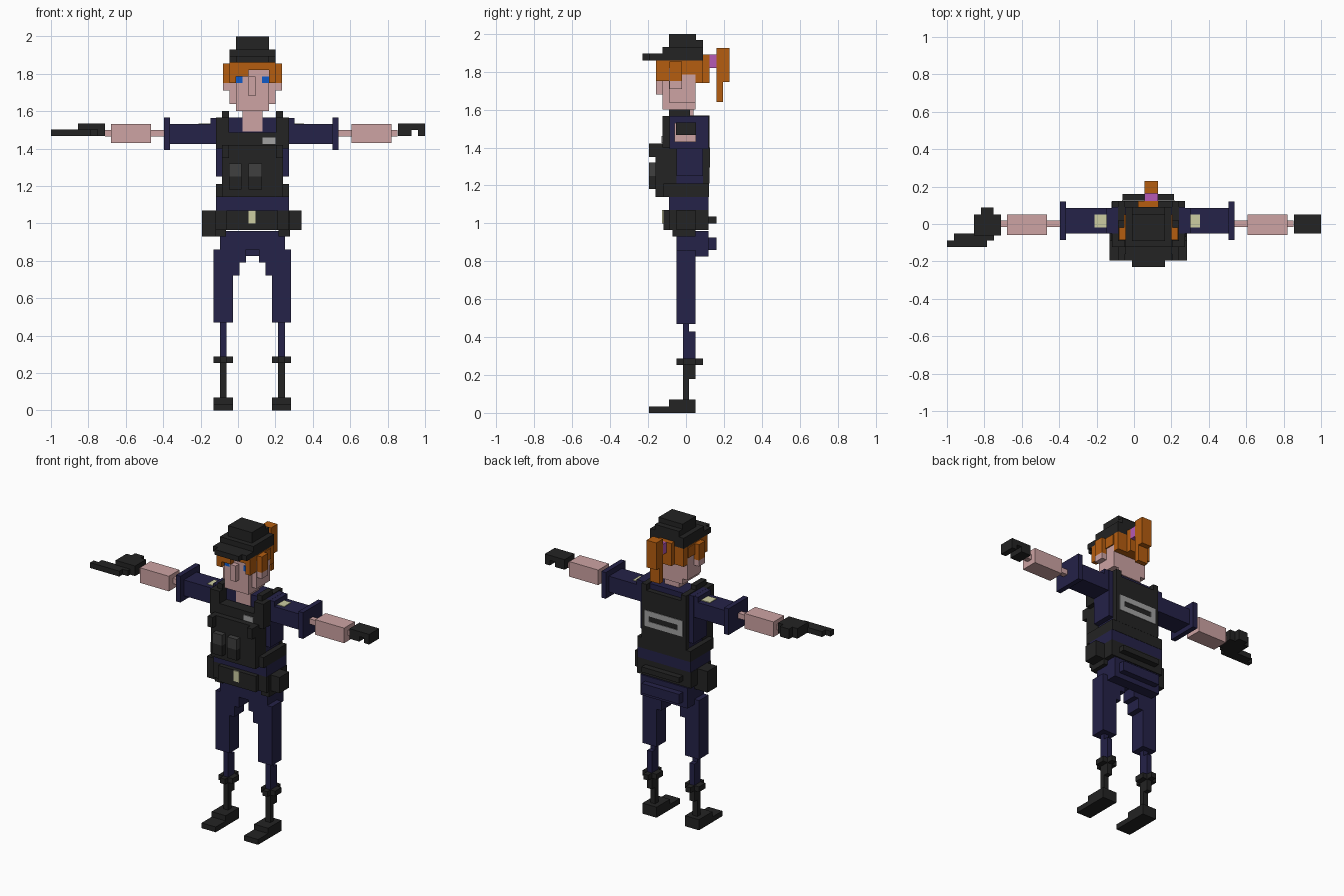
import bpy, bmesh
from mathutils import Matrix, Vector

CX, ARM_CX = 7.7, 7.1      # body and arm mirror lines; all sizes in hundredths of a unit

def mat(name, r, g, b):
    m = bpy.data.materials.new(name)
    m.diffuse_color = (r, g, b, 1)
    return m

BLACK = mat("black", .017, .017, .017)
NAVY = mat("navy", .018, .016, .065)
SKIN = mat("skin", .61, .366, .366)
ORANGE = mat("orange", .46, .11, .005)
BLUE = mat("blue", .004, .10, .58)
LIGHT = mat("light grey", .36, .36, .36)
GREY = mat("dark grey", .05, .05, .05)
PALE = mat("pale yellow", .61, .61, .36)
PURPLE = mat("purple", .46, .10, .46)

def part(name, material, boxes, cx=CX, mirror=False):
    """Blocks given as (x0, x1, y0, y1, z0, z1), x measured from the mirror line cx."""
    bm = bmesh.new()
    for b in boxes:
        for s in ((1, -1) if mirror else (1,)):
            lo = Vector((min(s*b[0], s*b[1]) + cx, b[2], b[4])) / 100
            hi = Vector((max(s*b[0], s*b[1]) + cx, b[3], b[5])) / 100
            m = Matrix.Translation((lo + hi) / 2) @ Matrix.Diagonal((*(hi - lo), 1))
            bmesh.ops.create_cube(bm, size=1, matrix=m)
    me = bpy.data.meshes.new(name)
    bm.to_mesh(me)
    bm.free()
    me.materials.append(material)
    ob = bpy.data.objects.new(name, me)
    bpy.context.collection.objects.link(ob)
    return ob

# Boots and legs
part("boots", BLACK, [
    (10.4, 20.7, -19.5, 5, 0, 3.5), (10.4, 20.7, -9, 5, 3.5, 7),
    (13.8, 17.3, -1.7, 1.7, 7, 25.3), (13.8, 17.3, 1.7, 5, 18, 25.3),
    (10.4, 20.7, -1.7, 5, 25.3, 28.8), (13.8, 17.3, -5, 9, 25.3, 28.8)], mirror=True)
part("shins", NAVY, [(13.8, 17.3, -1.7, 1.7, 28.8, 47), (13.8, 17.3, 1.7, 5, 28.8, 43)], mirror=True)
part("thighs", NAVY, [
    (10.4, 20.7, -5, 5, 47, 86), (6.9, 10.4, -5, 5, 72, 86), (3.5, 6.9, -5, 5, 79, 86)], mirror=True)
part("hips", NAVY, [
    (-17.3, 17.3, -5, 5, 86, 96), (-17.3, 17.3, 5, 12, 82.5, 96), (-13.8, 13.8, 12, 16, 86, 92.5)])

# Belt with pouches and buckle
part("belt", BLACK, [
    (-19.7, 19.7, -9, 12, 96.5, 107), (-13.8, 13.8, -12, -9, 96.5, 107), (-13.8, 13.8, 12, 16, 100, 103.5)])
part("holster", BLACK, [(-27, -19.7, -5, 5, 93, 107), (-19.7, -14, -7, 5, 93, 96.5)])
part("belt_pouch", BLACK, [(14, 20, -7, 5, 93, 107), (20, 26.3, -5, 5, 96.5, 107)])
part("buckle", PALE, [(-2, 1.7, -12.6, -12, 100, 107)])

# Shirt
part("shirt", NAVY, [
    (-19.5, 19.5, -9, 12, 107, 114), (-16, 16, -5, 9, 121, 125),
    (-19.5, 19.5, -5, 9, 125, 156.5), (-22.5, 22.5, -5, 8.6, 142.5, 156.4)])

# Vest: hem, front, back, straps and pouches
part("vest", BLACK, [
    (-19.5, 19.5, -12, 12.2, 114, 121), (-16.3, 16.3, -16, -5, 114, 142),
    (-12.6, 12.6, -12.3, -5, 142, 148.5), (-16.3, 16.3, 9, 12.3, 121, 153)])
part("vest_straps", BLACK, [
    (12.6, 19.5, -12.3, -5, 140, 156.5), (12.6, 16.3, -9, 2, 156.5, 160),
    (12.6, 16.3, 2, 12.3, 153, 157)], mirror=True)
part("vest_pouches", BLACK, [
    (-12.6, -5.7, -19.5, -16, 118, 125), (-2, 5, -19.5, -16, 118, 125)])
part("vest_upper_pouches", BLACK, [(12.6, 16.3, -19.5, -16, 135, 142)], mirror=True)
part("pouch_flaps", GREY, [(-12.6, -5.7, -19.5, -16, 125, 132), (-2, 5, -19.5, -16, 125, 132)])
part("chest_badge", LIGHT, [(5.3, 12.4, -12.8, -12.3, 142.4, 146)])
part("back_panel_frame", LIGHT, [
    (-14, 14, 12.3, 12.7, 129.5, 133), (-14, 14, 12.3, 12.7, 136.5, 140),
    (-14, -10.4, 12.3, 12.7, 133, 136.5), (10.4, 14, 12.3, 12.7, 133, 136.5)])

# Arms
part("sleeves", NAVY, [
    (19.5, 43.4, -5, 8.6, 142.5, 153), (43.4, 46.7, -8.6, 12, 139.3, 156.7)], ARM_CX, True)
part("sleeve_patches", PALE, [(21.4, 28.3, -2, 5.2, 153, 153.4)], ARM_CX, True)
part("forearms", SKIN, [
    (46.7, 78.3, -1.7, 1.8, 146.5, 150), (53.7, 75, -6, 5.2, 143, 153)], ARM_CX, True)

# Gloved hands
part("right_glove", BLACK, [
    (-85.5, -71.2, -6.2, 5.2, 146.6, 153.3), (-81.7, -75, 5.2, 8.7, 146.6, 153.3),
    (-96.3, -74.8, -8.7, -5.2, 146.6, 150.2), (-100, -78.6, -12.2, -8.7, 146.6, 150.2)], 0)
part("left_glove", BLACK, [
    (85.5, 92.7, -5.2, 5.2, 146.6, 153.3), (92.7, 96.3, -5.2, 5.2, 150, 153.3),
    (96.3, 100, -5.2, 5.2, 146.6, 153.3)], 0)

# Head
part("neck", SKIN, [(-5.4, 5.4, -5.5, 4, 149, 162)])
part("face", SKIN, [
    (-8.8, 8.8, -12.4, 5, 160, 163.7), (-12.3, 12.3, -9, 5, 163.7, 182),
    (-8.8, 8.8, -12.4, -9, 163.7, 182)])
part("nose", SKIN, [(-2, 1.7, -15.8, -12.4, 168, 178.5)])
part("ears", SKIN, [(12.3, 15.8, -8.6, -2, 171, 175)], mirror=True)
part("eyes", BLUE, [(5.2, 9.0, -12.7, -9.1, 175, 178.6)], mirror=True)

# Hair
part("hair", ORANGE, [
    (-12.3, 12.3, -15.8, 9, 182, 186), (-12.3, 12.3, 5, 9, 174, 182),
    (-5.5, 5.3, 9, 12.3, 174, 189), (-9, -2, -15.8, -12.4, 178.6, 182)])
part("side_hair", ORANGE, [
    (12.3, 15.8, -8.6, -2, 175, 185.5), (8.8, 12.3, -15.8, -9, 175, 182),
    (12.3, 13, -2, 5, 178.5, 185.5)], mirror=True)
part("hair_band", PURPLE, [(-2, 5.2, 12.3, 16.2, 182, 189)])
part("ponytail", ORANGE, [(-2, 5.2, 16.2, 23, 174.5, 192.5), (-2, 5.2, 16.2, 19.5, 164, 174.5)])

# Cap: visor, brim and stepped crown
part("cap", BLACK, [
    (-8.8, 8.8, -23, -12, 186, 189.5), (-12.3, 12.3, -19.5, 9, 186, 189.5),
    (-12.3, 12.3, -12.4, 9, 189.5, 193), (-8.8, 8.8, -9, 9, 193, 196.7),
    (-8.8, 8.8, -9, 5.2, 196.7, 200)])
